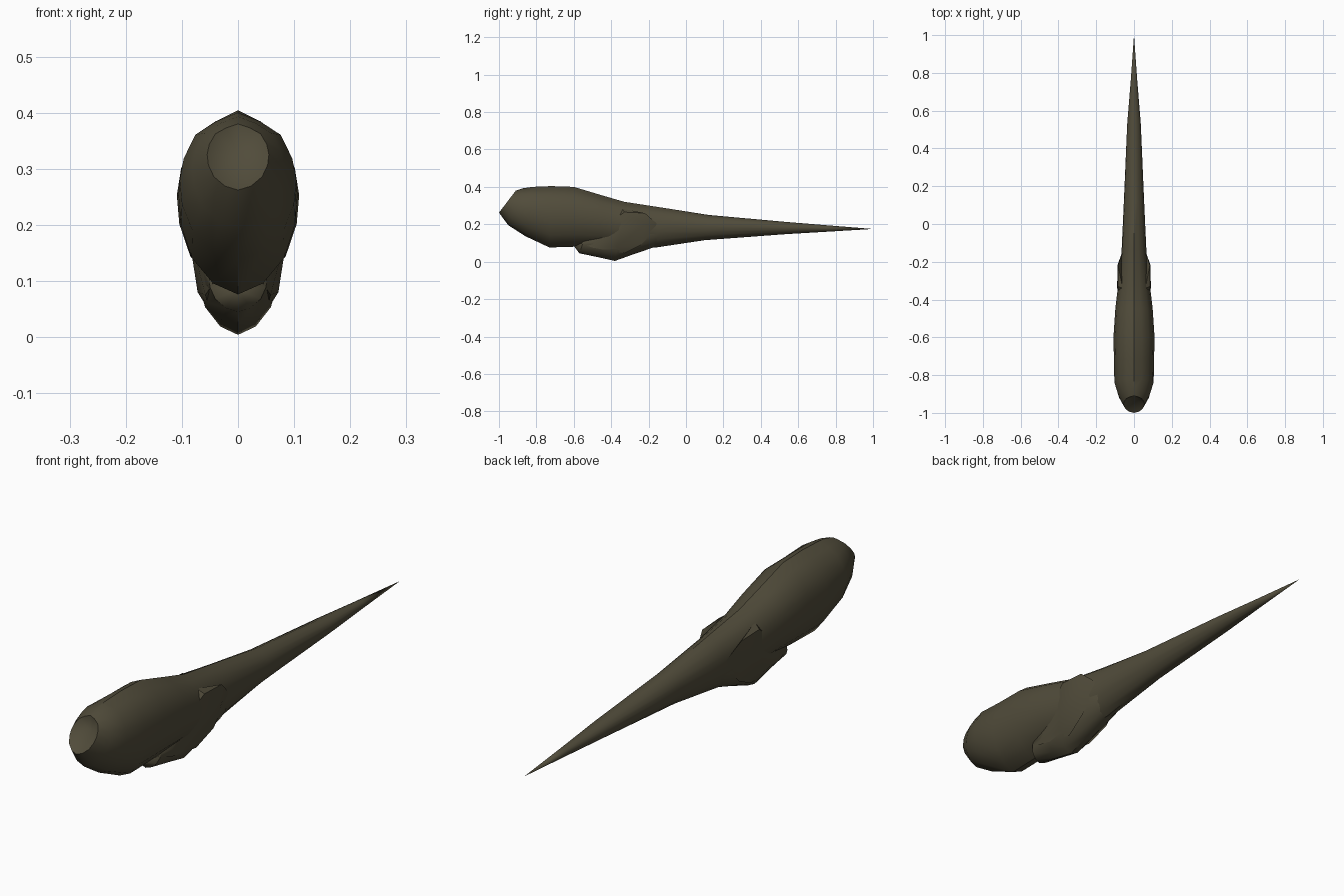
import bpy, bmesh

if "Cube" in bpy.data.objects:
    bpy.data.objects.remove(bpy.data.objects["Cube"])

olive = bpy.data.materials.new("dark olive skin")
olive.diffuse_color = (0.082, 0.072, 0.043, 1)
olive.use_nodes = True
olive.node_tree.nodes["Principled BSDF"].inputs["Base Color"].default_value = olive.diffuse_color

# half cross-section: (fraction of half width, fraction of height from top)
HALF = [(0, 0), (.38, .06), (.73, .15), (.93, .31), (1, .46),
        (.96, .62), (.78, .80), (.42, .94), (0, 1)]
RING = HALF + [(-x, t) for x, t in HALF[-2:0:-1]]


def finish(name, bm, angle):
    bmesh.ops.recalc_face_normals(bm, faces=bm.faces)
    me = bpy.data.meshes.new(name)
    bm.to_mesh(me)
    bm.free()
    me.materials.append(olive)
    ob = bpy.data.objects.new(name, me)
    bpy.context.collection.objects.link(ob)
    bpy.ops.object.select_all(action='DESELECT')
    ob.select_set(True)
    bpy.context.view_layer.objects.active = ob
    bpy.ops.object.shade_smooth_by_angle(angle=angle)
    return ob


def loft(name, sections, start, end):
    """Rings given as (top y, top z, bottom y, bottom z, half width), fanned to end points."""
    bm = bmesh.new()
    rings = [[bm.verts.new((x * w, yt + (yb - yt) * t, zt + (zb - zt) * t))
              for x, t in RING] for yt, zt, yb, zb, w in sections]
    n = len(RING)
    for a, b in zip(rings, rings[1:]):
        for i in range(n):
            j = (i + 1) % n
            bm.faces.new((a[i], a[j], b[j], b[i]))
    for ring, point in ((rings[0], start), (rings[-1], end)):
        p = bm.verts.new(point)
        for i in range(n):
            bm.faces.new((ring[i], ring[(i + 1) % n], p))
    return finish(name, bm, 0.7)


# head, trunk and tapering tail, with a dented mouth at the front
loft("body_and_tail", [
    (-.91, .380, -1.0, .262, .055),
    (-.87, .393, -.95, .195, .082),
    (-.82, .400, -.86, .137, .104),
    (-.72, .404, -.73, .076, .106),
    (-.60, .400, -.60, .080, .109),
    (-.45, .355, -.45, .085, .099),
    (-.33, .320, -.33, .070, .085),
    (-.14, .291, -.16, .076, .066),
    (.12, .250, .10, .115, .054),
    (.53, .213, .53, .147, .036),
    (.75, .195, .75, .160, .018),
], (0, -.91, .325), (0, 1, .175))

# belly bulge behind the trunk notch
loft("hind_belly", [
    (-.53, .16, -.57, .045, .052),
    (-.42, .22, -.46, .022, .068),
    (-.34, .25, -.38, .004, .075),
    (-.24, .25, -.28, .040, .072),
    (-.12, .22, -.18, .074, .060),
], (0, -.60, .085), (0, -.05, .15))

# folded hind leg buds on both flanks
leg = [(.060, -.34, .283), (.086, -.33, .265), (.089, -.34, .19), (.084, -.22, .26),
       (.088, -.22, .20), (.060, -.14, .19), (.072, -.37, .08), (.058, -.50, .075),
       (.045, -.56, .095), (.050, -.33, .045), (.062, -.24, .09), (.03, -.30, .15)]
for side, s in (("left", -1), ("right", 1)):
    bm = bmesh.new()
    for x, y, z in leg:
        bm.verts.new((s * x, y, z))
    bmesh.ops.convex_hull(bm, input=bm.verts)
    finish("hind_leg_" + side, bm, 0.6)
